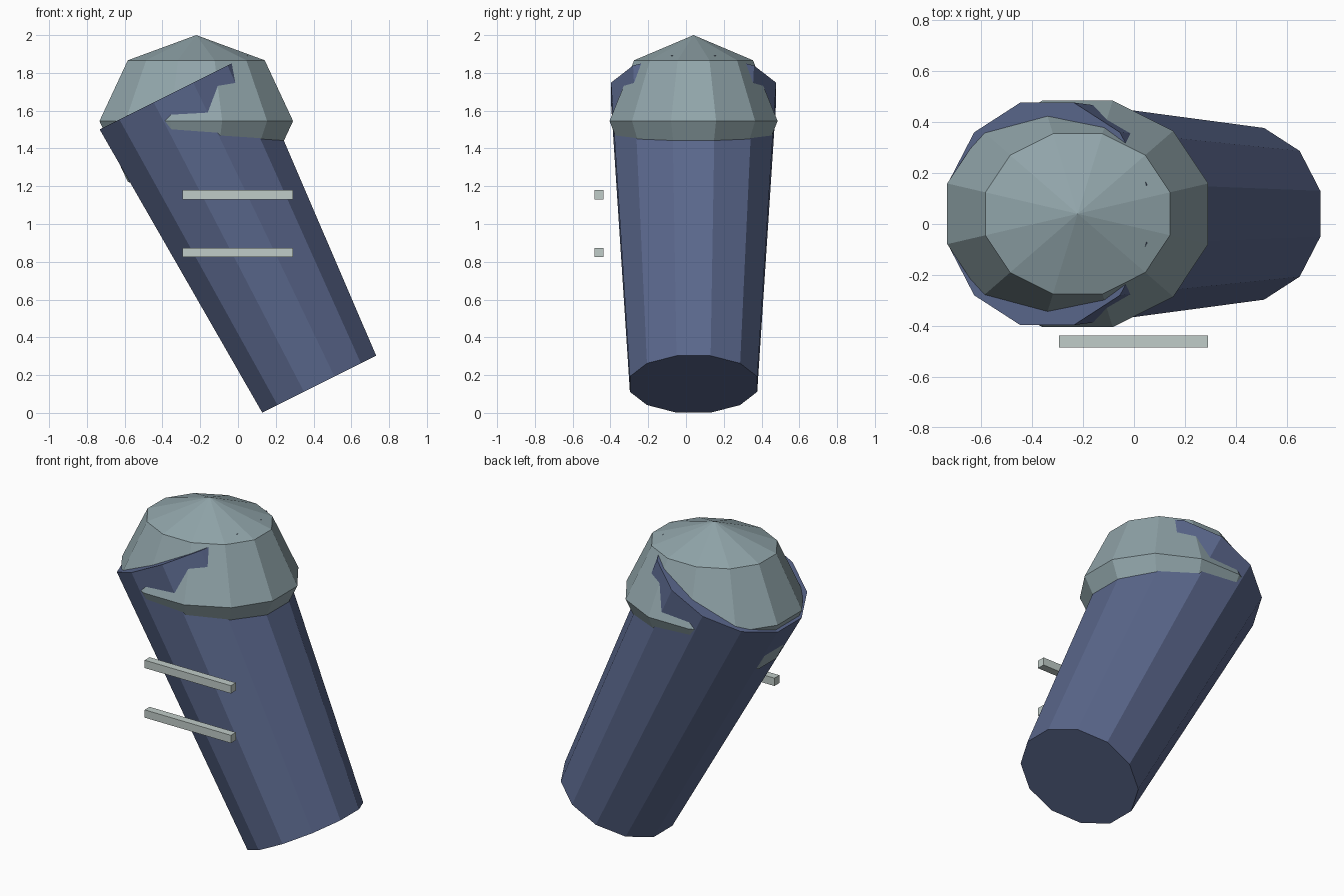
import bpy, math
from mathutils import Matrix, Vector

if "Cube" in bpy.data.objects:
    bpy.data.objects.remove(bpy.data.objects["Cube"])


def material(name, rgb):
    # sRGB 0-255 to linear
    m = bpy.data.materials.new(name)
    m.diffuse_color = [((c / 255 + 0.055) / 1.055) ** 2.4 for c in rgb] + [1]
    m.use_nodes = True
    m.node_tree.nodes["Principled BSDF"].inputs["Base Color"].default_value = m.diffuse_color
    return m


NAVY = material("slate blue", (90, 103, 140))
GREY = material("blue grey", (145, 165, 170))
PALE = material("pale grey", (192, 204, 200))
SIDES = 12
HALF_STEP = Matrix.Rotation(math.pi / SIDES, 4, 'Z')  # flats face the axes
MID_Y = 0.04


def finish(name, mat, matrix):
    ob = bpy.context.object
    ob.name = name
    ob.data.transform(matrix)
    ob.data.materials.append(mat)
    return ob


# Leaning, tapered body, closed at both ends
length, tilt = 1.726, math.radians(26.55)
axis = Vector((-math.sin(tilt), 0, math.cos(tilt)))
centre = Vector((0.43, MID_Y, 0.152)) + axis * length / 2
bpy.ops.mesh.primitive_cone_add(vertices=SIDES, radius1=0.349, radius2=0.4525, depth=length)
finish("body", NAVY,
       Matrix.Translation(centre) @ Matrix.Rotation(-tilt, 4, 'Y') @ HALF_STEP)

# Faceted, stretched dome sunk into the top of the body
bpy.ops.mesh.primitive_uv_sphere_add(segments=SIDES, ring_count=4, radius=1)
finish("dome", GREY,
       Matrix.Translation((-0.221, MID_Y, 1.545))
       @ Matrix.Diagonal((0.5306, 0.4607, 0.455, 1)) @ HALF_STEP)

# Two bars floating in front of the body
for name, z in (("lower_bar", 0.85), ("upper_bar", 1.155)):
    bpy.ops.mesh.primitive_cube_add(size=1)
    finish(name, PALE,
           Matrix.Translation((-0.002, -0.461, z)) @ Matrix.Diagonal((0.586, 0.048, 0.048, 1)))
